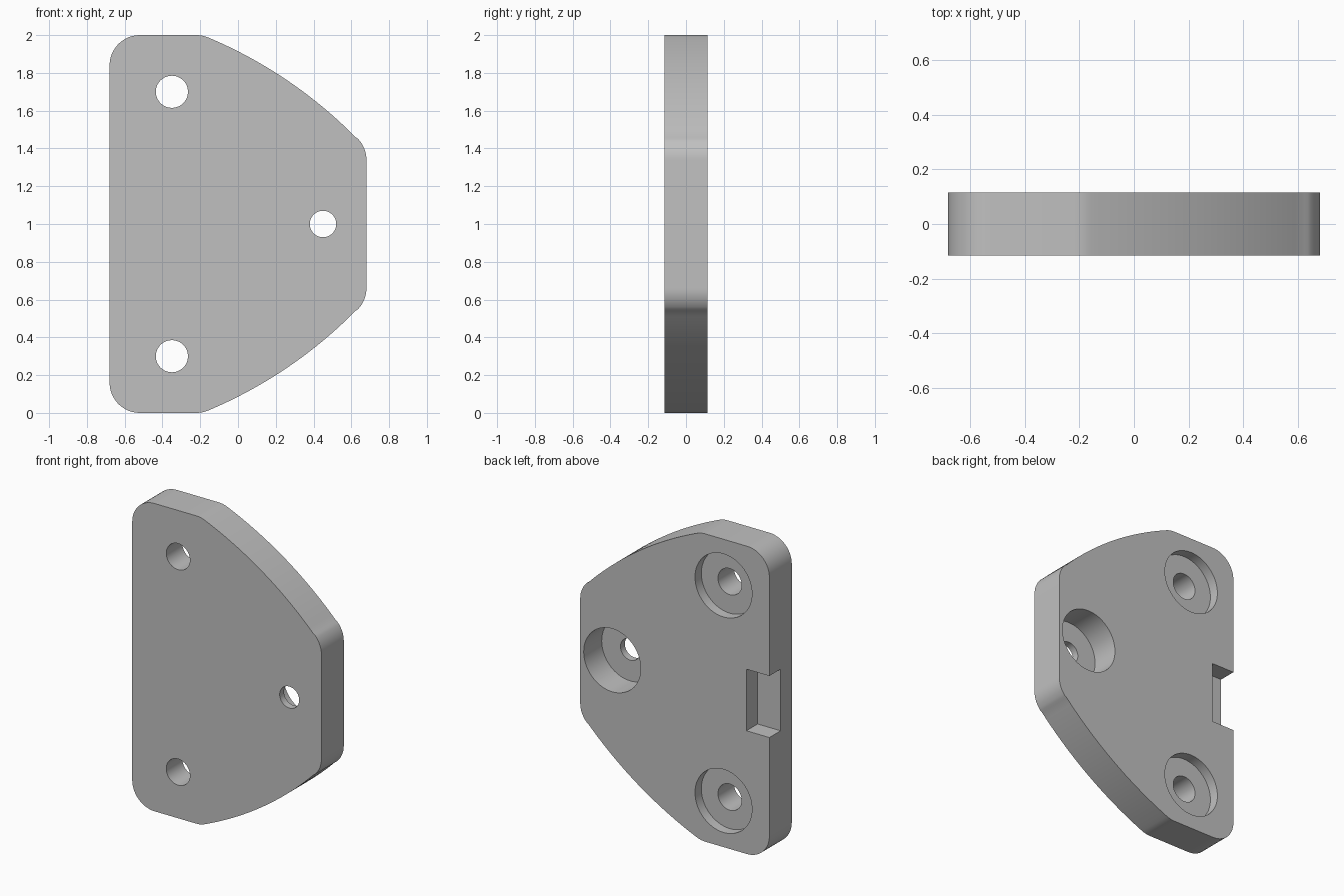
import bpy, bmesh
from math import radians, cos, sin, pi
from mathutils import Matrix, Vector

if "Cube" in bpy.data.objects:
    bpy.data.objects.remove(bpy.data.objects["Cube"], do_unlink=True)

HALF = 0.115  # half thickness of the plate

grey = bpy.data.materials.new("plain grey")
grey.use_nodes = True
colour = (0.53, 0.53, 0.53, 1)
grey.diffuse_color = colour
grey.node_tree.nodes["Principled BSDF"].inputs["Base Color"].default_value = colour


def make_object(name, bm):
    bmesh.ops.recalc_face_normals(bm, faces=bm.faces)
    mesh = bpy.data.meshes.new(name)
    bm.to_mesh(mesh)
    bm.free()
    mesh.materials.append(grey)
    obj = bpy.data.objects.new(name, mesh)
    bpy.context.collection.objects.link(obj)
    return obj


def arc(cx, cz, r, start, end, steps):
    angles = [radians(start + (end - start) * i / steps) for i in range(steps + 1)]
    return [(cx + r * cos(a), cz + r * sin(a)) for a in angles]


def cylinder(name, x, z, r, y0, y1):
    bm = bmesh.new()
    place = Matrix.Translation((x, (y0 + y1) / 2, z)) @ Matrix.Rotation(pi / 2, 4, "X")
    bmesh.ops.create_cone(bm, cap_ends=True, segments=64, radius1=r, radius2=r,
                          depth=y1 - y0, matrix=place)
    return make_object(name, bm)


def box(name, low, high):
    low, high = Vector(low), Vector(high)
    bm = bmesh.new()
    place = Matrix.Translation((low + high) / 2) @ Matrix.Diagonal((*(high - low), 1))
    bmesh.ops.create_cube(bm, size=1, matrix=place)
    return make_object(name, bm)


# Plate outline: upper half as rounded corners and a bowed edge, then mirrored
upper = arc(-0.52, 1.84, 0.16, 180, 90, 12)
upper += arc(-0.22, 1.84, 0.16, 90, 68, 5)
upper += arc(-1.086, -0.226, 2.4, 66.6, 44.6, 20)
upper += arc(0.52, 1.34, 0.16, 44, 0, 7)
outline = upper + [(x, 2 - z) for x, z in reversed(upper)]

bm = bmesh.new()
face = bm.faces.new([bm.verts.new((x, -HALF, z)) for x, z in outline])
side = bmesh.ops.extrude_face_region(bm, geom=[face])["geom"]
bmesh.ops.translate(bm, vec=(0, 2 * HALF, 0),
                    verts=[v for v in side if isinstance(v, bmesh.types.BMVert)])
plate = make_object("mounting_plate", bm)

# Screw holes with counterbores opening at the back: x, z, hole radius, bore depth
cutters = []
for x, z, r, depth in ((-0.35, 1.7, 0.085, 0.065),
                       (-0.35, 0.3, 0.085, 0.065),
                       (0.45, 1.0, 0.07, 0.185)):
    cutters.append(cylinder("hole_cutter", x, z, r, -0.3, 0.3))
    cutters.append(cylinder("counterbore_cutter", x, z, 0.205, HALF - depth, 0.3))

# Notch in the back of the straight edge
cutters.append(box("notch_cutter", (-0.9, 0, 0.8), (-0.515, 0.3, 1.2)))

for cutter in cutters:
    cutter.hide_render = True
    cut = plate.modifiers.new("cut", "BOOLEAN")
    cut.operation = "DIFFERENCE"
    cut.solver = "EXACT"
    cut.object = cutter

# Bake the cuts, then drop the cutters
graph = bpy.context.evaluated_depsgraph_get()
plate_mesh = bpy.data.meshes.new_from_object(plate.evaluated_get(graph))
plate.modifiers.clear()
plate.data = plate_mesh
for cutter in cutters:
    bpy.data.objects.remove(cutter, do_unlink=True)

# Smooth curved walls, crisp edges
for obj in bpy.context.selected_objects:
    obj.select_set(False)
plate.select_set(True)
bpy.context.view_layer.objects.active = plate
bpy.ops.object.shade_smooth_by_angle(angle=radians(30))
